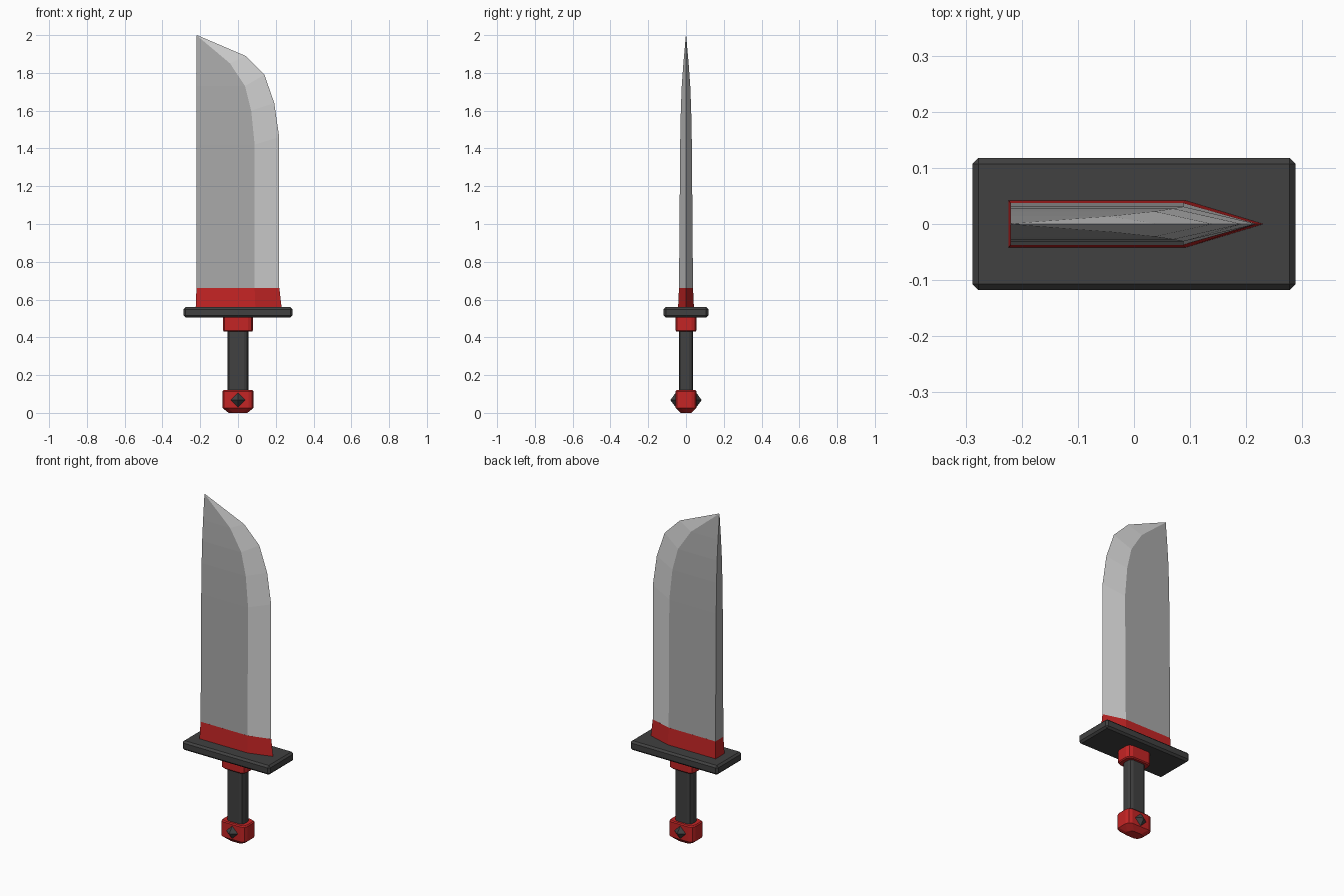
import bpy, bmesh, math

if "Cube" in bpy.data.objects:
    bpy.data.objects.remove(bpy.data.objects["Cube"])


def mat(name, col):
    m = bpy.data.materials.new(name)
    m.diffuse_color = (*col, 1)
    m.use_nodes = True
    m.node_tree.nodes["Principled BSDF"].inputs["Base Color"].default_value = m.diffuse_color
    return m


STEEL = mat("steel grey", (0.40, 0.40, 0.40))
EDGE = mat("bright edge steel", (0.65, 0.65, 0.65))
RED = mat("red", (0.55, 0.018, 0.018))
DARK = mat("dark grey", (0.052, 0.052, 0.052))


def finish(bm, name, mats):
    bmesh.ops.remove_doubles(bm, verts=bm.verts, dist=1e-5)
    bmesh.ops.recalc_face_normals(bm, faces=bm.faces)
    me = bpy.data.meshes.new(name)
    bm.to_mesh(me)
    bm.free()
    for m in mats:
        me.materials.append(m)
    ob = bpy.data.objects.new(name, me)
    bpy.context.collection.objects.link(ob)
    return ob


def loft(name, rings, mats, side_mats=None):
    """Skin equal-length rings; side_mats gives a material per ring side."""
    bm = bmesh.new()
    vs = [[bm.verts.new(p) for p in r] for r in rings]
    n = len(rings[0])
    for a, b in zip(vs, vs[1:]):
        for i in range(n):
            j = (i + 1) % n
            f = bm.faces.new((a[i], a[j], b[j], b[i]))
            if side_mats:
                f.material_index = side_mats[i]
    bm.faces.new(vs[0][::-1])
    bm.faces.new(vs[-1])
    return finish(bm, name, mats)


def blade_ring(spine, ridge, edge, t):
    """Spine, ridge and edge points in xz; half thickness t."""
    return [(spine[0], -t, spine[1]), (ridge[0], -t, ridge[1]),
            (edge[0], 0, edge[1]),
            (ridge[0], t, ridge[1]), (spine[0], t, spine[1])]


def rounded_ring(hx, hy, z, r=0.026, seg=2):
    """Rounded rectangle cross-section."""
    pts = []
    for k, (sx, sy) in enumerate(((1, 1), (-1, 1), (-1, -1), (1, -1))):
        for s in range(seg + 1):
            a = math.pi / 2 * (k + s / seg)
            pts.append((sx * (hx - r) + r * math.cos(a),
                        sy * (hy - r) + r * math.sin(a), z))
    return pts


# blade: flat sides with a brighter ground edge curving up to the tip
S = -0.22
loft("blade", [
    blade_ring((S, 0.66), (0.088, 0.66), (0.218, 0.66), 0.037),
    blade_ring((S, 1.42), (0.088, 1.42), (0.218, 1.46), 0.031),
    blade_ring((S, 1.60), (0.070, 1.60), (0.192, 1.64), 0.0275),
    blade_ring((S, 1.73), (0.037, 1.73), (0.140, 1.79), 0.0225),
    blade_ring((S, 1.85), (-0.042, 1.85), (0.040, 1.89), 0.014),
    blade_ring((S, 1.998), (S + 0.002, 1.998), (S + 0.003, 2.0), 0.0008),
], [STEEL, EDGE], [0, 1, 1, 0, 0])

# red blade collar
loft("blade_collar", [
    blade_ring((-0.224, 0.555), (0.092, 0.555), (0.231, 0.555), 0.042),
    blade_ring((S, 0.66), (0.088, 0.66), (0.219, 0.66), 0.0372),
], [RED])

# cross guard
bm = bmesh.new()
bmesh.ops.create_cube(bm, size=1)
for v in bm.verts:
    v.co = (v.co.x * 0.576, v.co.y * 0.236, 0.532 + v.co.z * 0.055)
bmesh.ops.bevel(bm, geom=bm.edges[:], offset=0.011, segments=1,
                affect='EDGES', profile=0.5)
finish(bm, "guard", [DARK])

# grip, ring under the guard, pommel
loft("grip", [rounded_ring(0.055, 0.037, z, 0.022) for z in (0.1, 0.45)], [DARK])
loft("grip_ring", [
    rounded_ring(0.074, 0.050, 0.43),
    rounded_ring(0.079, 0.055, 0.436),
    rounded_ring(0.079, 0.055, 0.51),
], [RED])
loft("pommel", [
    rounded_ring(0.050, 0.029, 0.0),
    rounded_ring(0.082, 0.055, 0.026),
    rounded_ring(0.082, 0.055, 0.114),
    rounded_ring(0.076, 0.050, 0.120),
], [RED])

# pointed diamond studs on both faces of the pommel
for name, s in (("front_stud", -1), ("back_stud", 1)):
    bm = bmesh.new()
    bmesh.ops.create_cone(bm, segments=4, radius1=0.046, radius2=0,
                          depth=0.034, cap_ends=True)
    for v in bm.verts:
        x, y, z = v.co
        v.co = (x, s * (0.066 + z), 0.068 + y)
    # orient the corners up, down, left and right
    base = [v for v in bm.verts if abs(v.co.y) < 0.06]
    for v in base:
        a = math.atan2(v.co.z - 0.068, v.co.x)
        a = round(a / (math.pi / 2) + 0.01) * math.pi / 2 \
            if abs(math.sin(2 * a)) < 0.5 else a + math.pi / 4
        v.co.x, v.co.z = 0.046 * math.cos(a), 0.068 + 0.046 * math.sin(a)
    finish(bm, name, [DARK])
